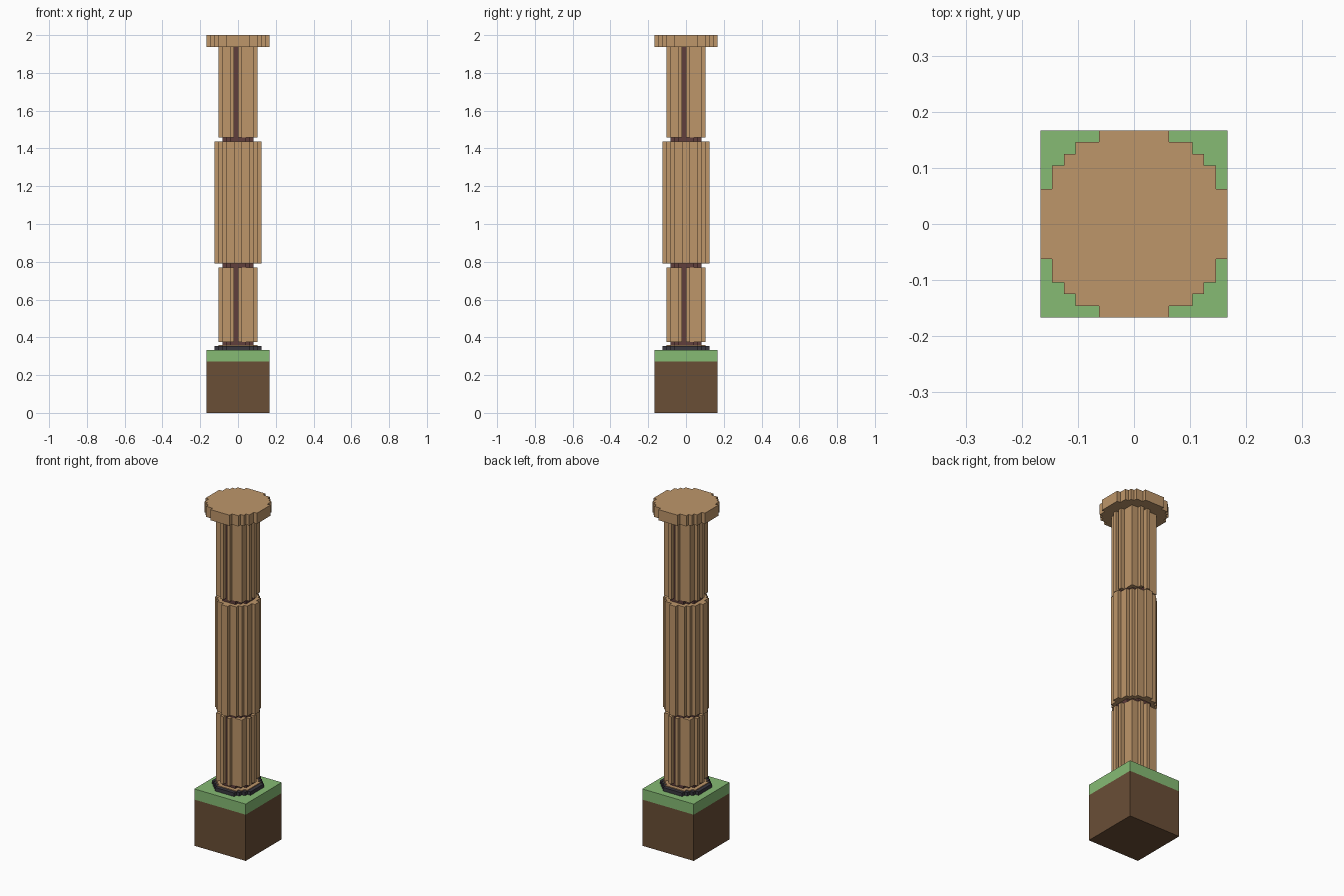
import bpy
import bmesh

U = 1 / 48  # size of one block unit

if "Cube" in bpy.data.objects:
    bpy.data.objects.remove(bpy.data.objects["Cube"], do_unlink=True)


def linear(c):
    c /= 255
    return c / 12.92 if c <= 0.04045 else ((c + 0.055) / 1.055) ** 2.4


def material(name, *rgb):
    mat = bpy.data.materials.new(name)
    mat.use_nodes = True
    color = [linear(c) for c in rgb] + [1]
    mat.diffuse_color = color
    mat.node_tree.nodes["Principled BSDF"].inputs["Base Color"].default_value = color
    return mat


sandstone = material("sandstone", 190, 150, 106)
red_brown = material("red_brown", 96, 62, 60)
charcoal = material("charcoal", 58, 56, 64)
grass = material("grass_green", 134, 187, 116)
soil = material("soil_brown", 106, 78, 54)


def prism(name, side, bottom, top, mat):
    """Extrude an outline made by turning one side four times about z."""
    outline = []
    for turn in range(4):
        outline += side
        side = [(-y, x) for x, y in side]
    bm = bmesh.new()
    base = bm.faces.new([bm.verts.new((x * U, y * U, bottom * U)) for x, y in outline])
    grown = bmesh.ops.extrude_face_region(bm, geom=[base], use_keep_orig=True)
    moved = [v for v in grown["geom"] if isinstance(v, bmesh.types.BMVert)]
    bmesh.ops.translate(bm, verts=moved, vec=(0, 0, (top - bottom) * U))
    bmesh.ops.recalc_face_normals(bm, faces=bm.faces)
    mesh = bpy.data.meshes.new(name)
    bm.to_mesh(mesh)
    bm.free()
    mesh.materials.append(mat)
    obj = bpy.data.objects.new(name, mesh)
    bpy.context.collection.objects.link(obj)
    return obj


# Stepped outlines, one quarter each
square = [(8, 8)]
cap_side = [(8, 3), (7, 3), (7, 5), (6, 5), (6, 6), (5, 6), (5, 7), (3, 7), (3, 8)]
ring_side = [(6, 3), (5, 3), (5, 4), (4, 4), (4, 5), (3, 5), (3, 6)]
drum_side = [(6, 1), (5, 1), (5, 3), (4, 3), (4, 4), (3, 4), (3, 5), (1, 5), (1, 6)]
core_side = [(3.96, 2), (3, 2), (3, 3), (2, 3), (2, 3.96)]
# Raised strip with a narrow off-centre slot that bares the core
slotted_side = [(4, -2), (5, -2), (5, -1), (3.9, -1), (3.9, 0),
                (5, 0), (5, 1), (4, 1), (4, 4)]

# Ground block
prism("soil_block", square, 0, 13, soil)
prism("grass_layer", square, 13, 16, grass)

# Foot of the column
prism("foot_ring", ring_side, 16, 17, charcoal)
prism("foot_inlay", drum_side[1:-1], 17, 17.2, sandstone)

# Core seen in the joints and slots, then the three drums and the cap
prism("column_core", core_side, 17, 93, red_brown)
prism("lower_drum", slotted_side, 18, 37, sandstone)
prism("middle_drum", drum_side, 38, 69, sandstone)
prism("upper_drum", slotted_side, 70, 93, sandstone)
prism("cap", cap_side, 93, 96, sandstone)
